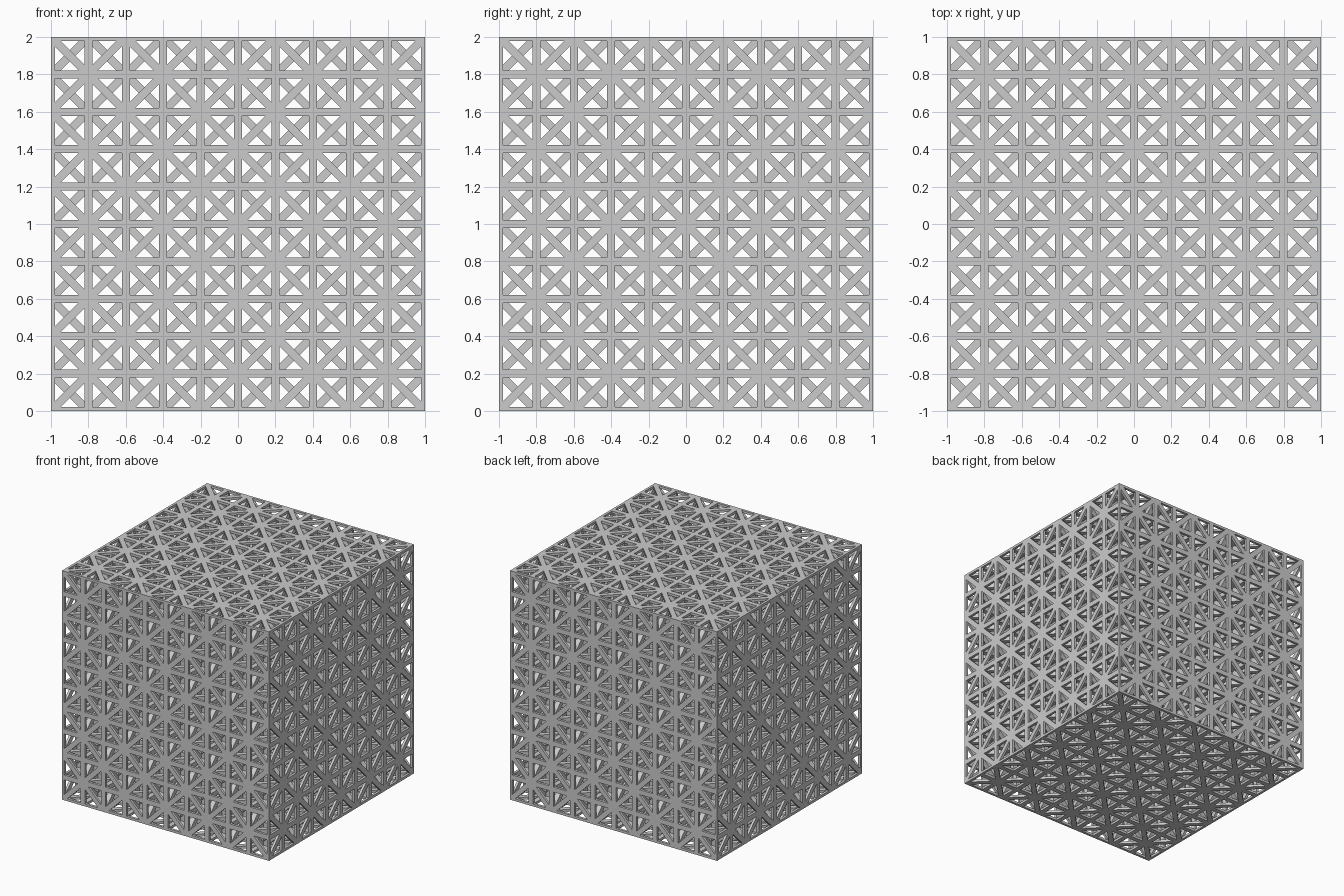
import bpy
import bmesh
from mathutils import Vector, Matrix

CELLS = 10
PITCH = 2.0 / CELLS
WIDTH = 0.043

cube = bpy.data.objects.get("Cube")
if cube:
    bpy.data.objects.remove(cube, do_unlink=True)

grey = bpy.data.materials.new("light grey")
grey.use_nodes = True
colour = (0.6, 0.6, 0.6, 1)
grey.diffuse_color = colour
grey.node_tree.nodes["Principled BSDF"].inputs["Base Color"].default_value = colour


def node(axis, k, p, q):
    """Lattice node: layer k along axis, p and q along the other two axes."""
    v = Vector((0, 0, 0))
    v[axis], v[(axis + 1) % 3], v[(axis + 2) % 3] = k, p, q
    return v * PITCH - Vector((1, 1, 1))


def unit(axis):
    return Vector([float(i == axis) for i in range(3)])


def add_bar(bm, start, end, normal):
    """Square bar between two points, with two sides facing along normal."""
    along = end - start
    side = normal.cross(along.normalized())
    m = Matrix((along, side * WIDTH, normal * WIDTH)).transposed().to_4x4()
    m.translation = (start + end) / 2
    bmesh.ops.create_cube(bm, size=1, matrix=m)


def finish(bm, name):
    # Trim the outer bars flush with the cube, then stand it on the ground
    for v in bm.verts:
        for i in range(3):
            v.co[i] = max(-1, min(1, v.co[i]))
        v.co.z += 1
    bmesh.ops.recalc_face_normals(bm, faces=bm.faces)
    mesh = bpy.data.meshes.new(name)
    bm.to_mesh(mesh)
    bm.free()
    mesh.materials.append(grey)
    obj = bpy.data.objects.new(name, mesh)
    bpy.context.scene.collection.objects.link(obj)


# Straight bars along every grid line
bm = bmesh.new()
for axis in range(3):
    for p in range(CELLS + 1):
        for q in range(CELLS + 1):
            add_bar(bm, node(axis, 0, p, q), node(axis, CELLS, p, q),
                    unit((axis + 1) % 3))
finish(bm, "frame_bars")

# Diagonal braces in every layer, joining alternate nodes
bm = bmesh.new()
for axis in range(3):
    for k in range(CELLS + 1):
        for d in range(1 - CELLS, CELLS):
            if (d + k) % 2:
                continue
            p0, q0 = max(d, 0), max(-d, 0)
            p1, q1 = CELLS - q0, CELLS - p0
            for flip in (False, True):
                qa, qb = (CELLS - q0, CELLS - q1) if flip else (q0, q1)
                a, b = node(axis, k, p0, qa), node(axis, k, p1, qb)
                inset = (b - a).normalized() * WIDTH / 2
                add_bar(bm, a + inset, b - inset, unit(axis))
finish(bm, "diagonal_braces")
